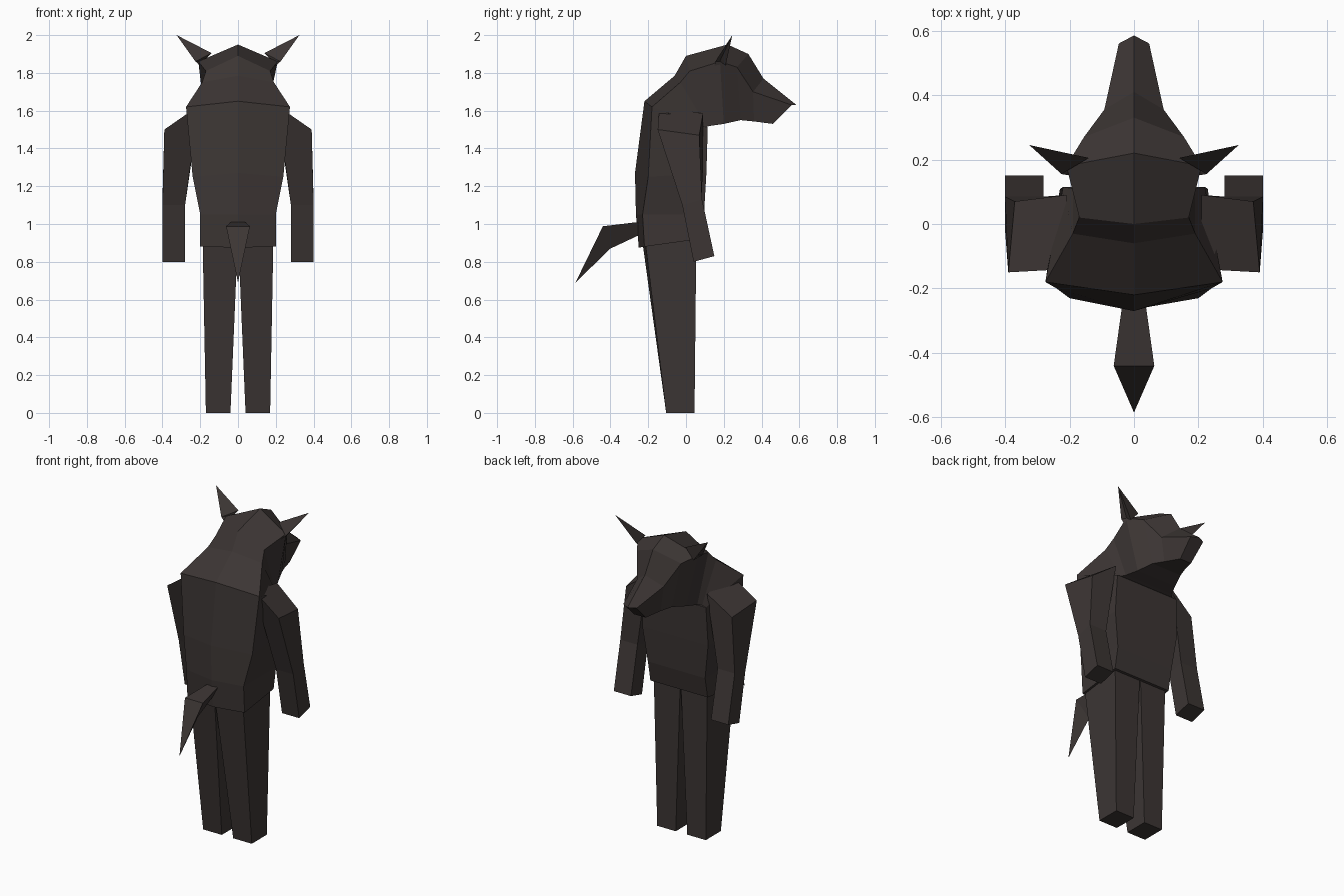
import bpy, bmesh

fur = bpy.data.materials.new("dark brown fur")
fur.diffuse_color = (0.045, 0.036, 0.034, 1)


def loft(name, rings, mirror=False):
    """Skin a list of closed rings; optionally mirror the part across x = 0."""
    bm = bmesh.new()
    loops = [[bm.verts.new(p) for p in ring] for ring in rings]
    for a, b in zip(loops, loops[1:]):
        n = len(a)
        for i in range(n):
            j = (i + 1) % n
            if len(b) == 1:
                bm.faces.new((a[i], a[j], b[0]))
            else:
                bm.faces.new((a[i], a[j], b[j], b[i]))
    for end in (loops[0], loops[-1]):
        if len(end) > 2:
            bm.faces.new(end)
    bmesh.ops.recalc_face_normals(bm, faces=bm.faces)
    mesh = bpy.data.meshes.new(name)
    bm.to_mesh(mesh)
    bm.free()
    mesh.materials.append(fur)
    ob = bpy.data.objects.new(name, mesh)
    bpy.context.collection.objects.link(ob)
    if mirror:
        ob.modifiers.new("mirror", 'MIRROR').use_mirror_merge = False
    return ob


def sym(ridge, side, under):
    """Symmetric five-point ring: spine ridge, side corner, underside corner."""
    flip = lambda p: (-p[0], p[1], p[2])
    return [(0, *ridge), side, under, flip(under), flip(side)]


# Torso, hips to shoulders
shoulder = sym((-0.22, 1.65), (0.275, -0.18, 1.62), (0.22, 0.115, 1.51))
loft("torso", [
    sym((-0.25, 0.875), (0.2, -0.22, 0.88), (0.2, 0.07, 0.92)),
    sym((-0.265, 1.05), (0.2, -0.23, 1.05), (0.2, 0.095, 1.05)),
    sym((-0.27, 1.27), (0.24, -0.2, 1.25), (0.23, 0.108, 1.27)),
    shoulder,
])

# Hunched neck, head and snout
loft("neck_and_head", [
    shoulder,
    sym((-0.06, 1.785), (0.19, -0.03, 1.75), (0.19, 0.11, 1.515)),
    sym((0.0, 1.89), (0.17, 0.02, 1.81), (0.17, 0.13, 1.52)),
    sym((0.22, 1.95), (0.21, 0.18, 1.86), (0.14, 0.2, 1.53)),
    sym((0.33, 1.90), (0.155, 0.27, 1.83), (0.105, 0.29, 1.55)),
    sym((0.41, 1.77), (0.092, 0.355, 1.70), (0.075, 0.36, 1.543)),
    sym((0.585, 1.63), (0.047, 0.56, 1.63), (0.04, 0.46, 1.53)),
])

# Ears
loft("ears", [
    [(0.14, 0.205, 1.905), (0.225, 0.155, 1.86), (0.135, 0.14, 1.78),
     (0.2, 0.21, 1.84)],
    [(0.325, 0.245, 2.0)],
], mirror=True)

# Arms
loft("arms", [
    [(0.39, -0.15, 1.5), (0.37, 0.07, 1.47), (0.21, 0.09, 1.585),
     (0.21, -0.14, 1.625)],
    [(0.4, -0.02, 1.1), (0.4, 0.085, 1.13), (0.28, 0.085, 1.13),
     (0.28, -0.02, 1.1)],
    [(0.4, 0.04, 0.8), (0.4, 0.15, 0.83), (0.28, 0.15, 0.83),
     (0.28, 0.04, 0.8)],
], mirror=True)

# Legs
loft("legs", [
    [(0.04, -0.105, 0), (0.17, -0.105, 0), (0.17, 0.045, 0), (0.04, 0.045, 0)],
    [(0.002, -0.23, 0.9), (0.187, -0.215, 0.9), (0.187, 0.055, 0.95),
     (0.002, 0.055, 0.95)],
], mirror=True)

# Tail
loft("tail", [
    [(-0.035, -0.24, 1.012), (0.035, -0.24, 1.012), (0, -0.24, 0.945)],
    [(-0.063, -0.44, 0.988), (0.063, -0.44, 0.988), (0, -0.40, 0.87)],
    [(0, -0.585, 0.69)],
])
